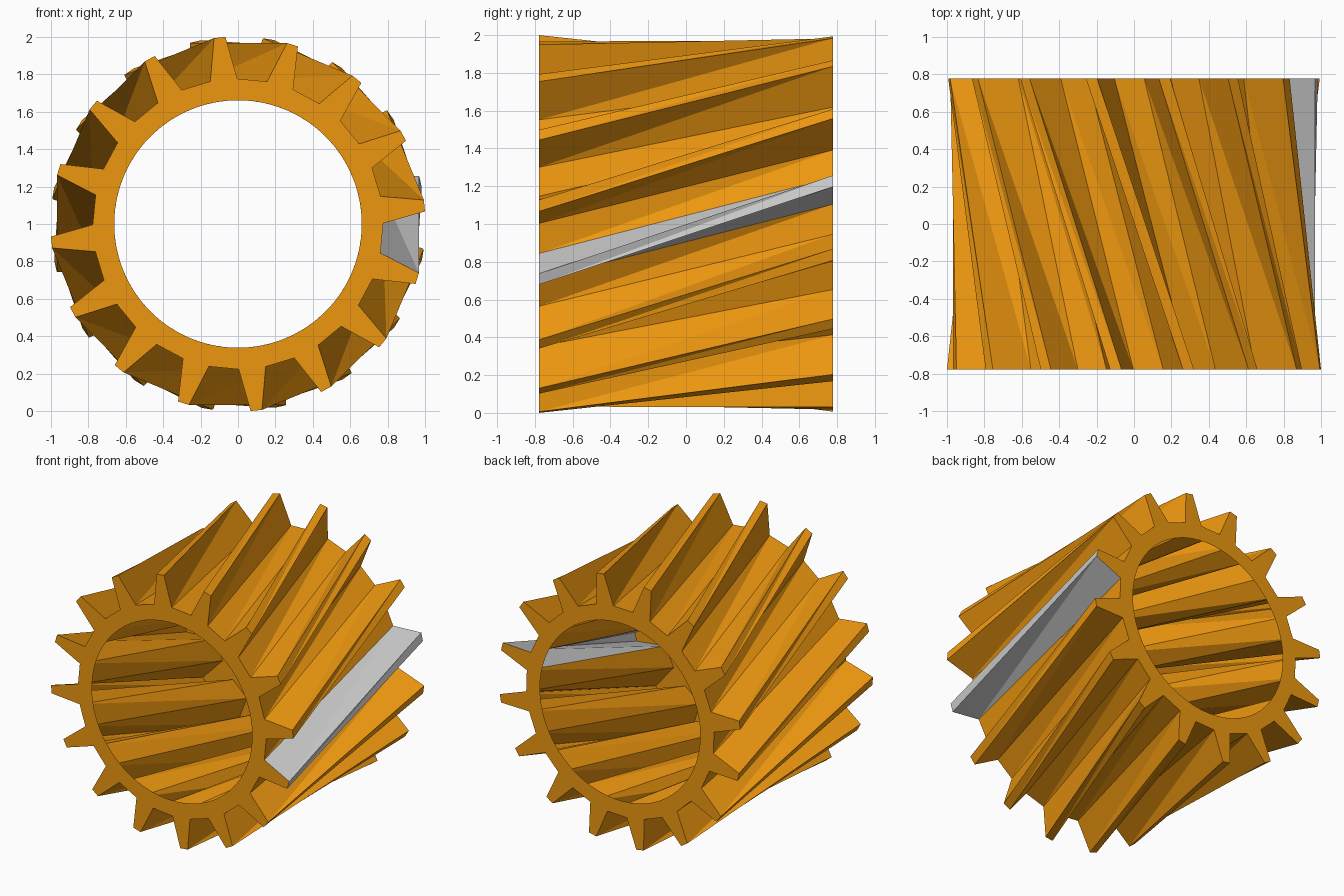
import bpy
import bmesh
from math import radians, cos, sin, tau

if "Cube" in bpy.data.objects:
    bpy.data.objects.remove(bpy.data.objects["Cube"])

TEETH = 16
HALF_LEN = 0.777
TIP_R, ROOT_R, HOLE_R = 1.002, 0.777, 0.662
FIRST = -16.9            # front angle of the marked tooth, degrees
TWIST = 30.0             # helix twist from front to back
# one tooth: (radius, angle offset) going counter-clockwise
TOOTH = [(ROOT_R, -5.35), (TIP_R, -1.75), (TIP_R, 1.75), (ROOT_R, 5.35)]
COUNT = TEETH * len(TOOTH)

profile = [(r, FIRST + k * 360 / TEETH + a) for k in range(TEETH) for r, a in TOOTH]
hole = [(HOLE_R, FIRST + (i - 1.5) * 360 / COUNT) for i in range(COUNT)]


def ring(bm, points, y, turn):
    return [bm.verts.new((r * cos(radians(a + turn)), y, 1 + r * sin(radians(a + turn))))
            for r, a in points]


def helical_strip(bm, front, back, i):
    j = (i + 1) % COUNT
    bm.faces.new((front[i], back[i], back[j]))
    bm.faces.new((front[i], back[j], front[j]))


def build(name, strips, caps, colour=None):
    bm = bmesh.new()
    front = ring(bm, profile, -HALF_LEN, 0)
    back = ring(bm, profile, HALF_LEN, TWIST)
    for i in strips:
        helical_strip(bm, front, back, i)
    if caps:
        # flat end rings around the open bore
        front_hole = ring(bm, hole, -HALF_LEN, 0)
        back_hole = ring(bm, hole, HALF_LEN, TWIST)
        for i in range(COUNT):
            j = (i + 1) % COUNT
            bm.faces.new((front[i], front[j], front_hole[j], front_hole[i]))
            bm.faces.new((back[j], back[i], back_hole[i], back_hole[j]))
    bmesh.ops.delete(bm, geom=[v for v in bm.verts if not v.link_faces], context='VERTS')
    mesh = bpy.data.meshes.new(name)
    bm.to_mesh(mesh)
    bm.free()
    if colour:
        mat = bpy.data.materials.new(name + "_orange")
        mat.diffuse_color = colour
        mat.use_nodes = True
        mat.node_tree.nodes["Principled BSDF"].inputs["Base Color"].default_value = mat.diffuse_color
        mesh.materials.append(mat)
    obj = bpy.data.objects.new(name, mesh)
    bpy.context.collection.objects.link(obj)
    return obj


# orange gear shell with its two end rings
build("gear_body", range(3, COUNT), True, (0.85, 0.31, 0.005, 1))
# grey flanks and tip of the one marked tooth
build("marked_tooth", range(3), False)
